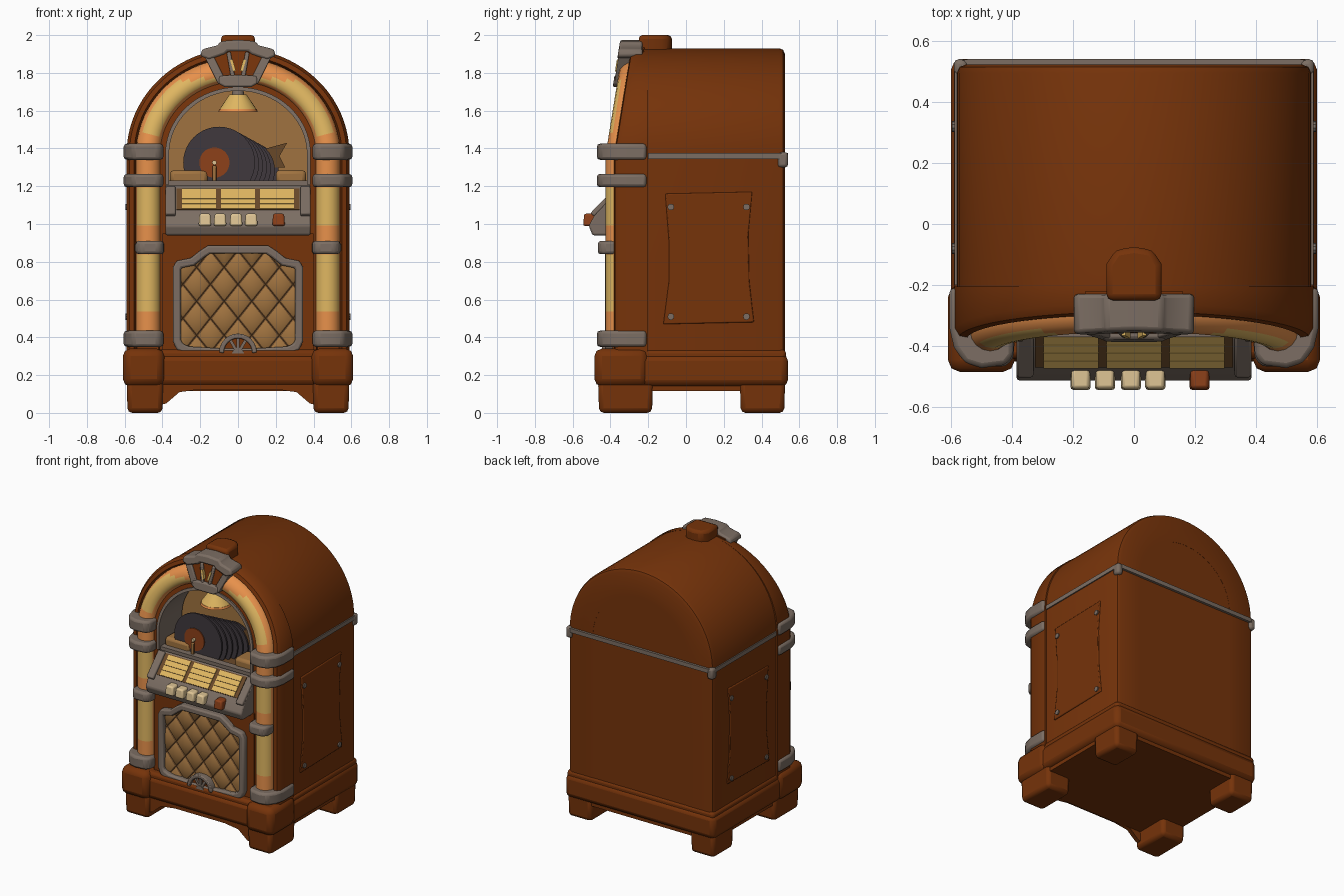
import bpy, bmesh
from math import sin, cos, pi, radians
from mathutils import Vector, Matrix

if "Cube" in bpy.data.objects:
    bpy.data.objects.remove(bpy.data.objects["Cube"])

def material(name, r, g, b):
    m = bpy.data.materials.new(name)
    m.use_nodes = True
    m.diffuse_color = (r, g, b, 1)
    m.node_tree.nodes["Principled BSDF"].inputs["Base Color"].default_value = (r, g, b, 1)
    return m

WOOD = material("red brown wood", .18, .033, .003)
METAL = material("warm grey metal", .2, .155, .125)
ORANGE = material("orange glow", .85, .3, .075)
YELLOW = material("yellow glow", .74, .47, .12)
CREAM = material("cream", .74, .56, .3)
TAN = material("tan cloth", .35, .17, .05)
SEAM = material("dark brown seam", .14, .065, .022)
VINYL = material("dark vinyl", .05, .04, .047)
RUST = material("rust red", .27, .052, .01)

def finish(name, bm, mats, bevel=0, segments=2):
    bmesh.ops.recalc_face_normals(bm, faces=bm.faces)
    me = bpy.data.meshes.new(name)
    bm.to_mesh(me)
    bm.free()
    ob = bpy.data.objects.new(name, me)
    bpy.context.collection.objects.link(ob)
    for m in mats if isinstance(mats, list) else [mats]:
        me.materials.append(m)
    bpy.ops.object.select_all(action="DESELECT")
    ob.select_set(True)
    bpy.context.view_layer.objects.active = ob
    bpy.ops.object.shade_smooth_by_angle(angle=radians(35))
    if bevel:
        mod = ob.modifiers.new("Bevel", "BEVEL")
        mod.width, mod.segments, mod.limit_method = bevel, segments, "ANGLE"
        mod.angle_limit = radians(35)
    return ob

def box(name, x, y, z, mat, bevel=0, taper=1, tilt=0):
    """Box from three (low, high) ranges; the top is scaled by taper."""
    bm = bmesh.new()
    bmesh.ops.create_cube(bm, size=1)
    size = Vector([b - a for a, b in (x, y, z)])
    mid = Vector([(a + b) / 2 for a, b in (x, y, z)])
    for v in bm.verts:
        k = taper if v.co.z > 0 else 1
        v.co = Vector((v.co.x * size.x * k, v.co.y * size.y * k, v.co.z * size.z))
    bm.transform(Matrix.Translation(mid) @ Matrix.Rotation(tilt, 4, "X"))
    return finish(name, bm, mat, bevel)

def cone(name, pos, r1, r2, depth, mat, axis="Z", sides=32):
    bm = bmesh.new()
    bmesh.ops.create_cone(bm, cap_ends=True, segments=sides, radius1=r1, radius2=r2, depth=depth)
    turn = {"X": Matrix.Rotation(pi / 2, 4, "Y"), "Y": Matrix.Rotation(pi / 2, 4, "X"), "Z": Matrix()}[axis]
    bm.transform(Matrix.Translation(pos) @ turn)
    return finish(name, bm, mat)

def upright(p, d):
    # the front leans back above the arch springing
    return Vector((p.x, d + (.16 * max(0, p.y - 1.37) if d < -.25 else 0), p.y))

def flat(p, d):
    return Vector((p.x, p.y, d))

def sideways(p, d):
    return Vector((d, p.x, p.y))

def extrude(name, pts, d0, d1, mat, bevel=0, place=upright):
    bm = bmesh.new()
    rows = [[bm.verts.new(place(Vector(p), d)) for p in pts] for d in (d0, d1)]
    for row in rows:
        bm.faces.new(row)
    for i in range(len(pts)):
        j = (i + 1) % len(pts)
        bm.faces.new((rows[0][i], rows[0][j], rows[1][j], rows[1][i]))
    return finish(name, bm, mat, bevel)

def sweep(name, path, section, mats, closed=False, place=upright, rule=None, bevel=0):
    """Carry a closed (inward offset, depth) section along a flat path."""
    bm, pts, n = bmesh.new(), [Vector(p) for p in path], len(path)
    rings = []
    for i, p in enumerate(pts):
        a = (p - pts[i - 1]).normalized() if i or closed else None
        b = (pts[(i + 1) % n] - p).normalized() if i < n - 1 or closed else a
        a = a or b
        t = (a + b).normalized()
        side = Vector((-t.y, t.x)) / max(.5, t.dot(b))
        rings.append([bm.verts.new(place(p + side * o, d)) for o, d in section])
    k = len(section)
    for i in range(n if closed else n - 1):
        r, s = rings[i], rings[(i + 1) % n]
        for j in range(k):
            bm.faces.new((r[j], s[j], s[(j + 1) % k], r[(j + 1) % k]))
    if not closed:
        bm.faces.new(rings[0])
        bm.faces.new(rings[-1])
    if rule:
        bmesh.ops.recalc_face_normals(bm, faces=bm.faces)
        for f in bm.faces:
            f.material_index = rule(f.calc_center_median(), f.normal)
    return finish(name, bm, mats, bevel)

def arch(rx, rz, z0, cz=1.37, steps=40, legs=24):
    leg = [(rx, z0 + (cz - z0) * i / legs) for i in range(legs)]
    curve = [(rx * cos(pi * i / steps), cz + rz * sin(pi * i / steps)) for i in range(steps + 1)]
    return leg + curve + [(-x, z) for x, z in reversed(leg)]

def mirror_x(pts):
    return pts + [(-x, z) for x, z in reversed(pts) if x]

def rect(o0, o1, d0, d1):
    return [(o0, d0), (o1, d0), (o1, d1), (o0, d1)]

# Cabinet: vaulted shell with a closed core, and a grooved front surround
shell = [(0, -.22), (0, .495), (.008, .514), (.028, .523), (.2, .523), (.2, -.22)]
sweep("cabinet_shell", arch(.58, .56, .3, legs=2), shell, WOOD)
extrude("cabinet_core", arch(.45, .43, .3, legs=2), -.09, .522, WOOD)
groove = [(0, -.205), (0, -.35), (.015, -.375), (.04, -.38), (.055, -.33), (.17, -.33),
          (.175, -.375), (.21, -.375), (.21, -.205)]
sweep("front_surround", arch(.59, .56, .3), groove, WOOD)
box("lower_front", (-.4, .4), (-.39, -.08), (.28, .95), WOOD)
extrude("window_back", arch(.39, .36, 1.21, legs=1), -.1, -.092, TAN)
sweep("window_trim", arch(.385, .355, 1.21, legs=3), rect(0, .02, -.385, -.12), METAL)
box("window_sill", (-.38, .38), (-.37, -.32), (1.205, 1.23), METAL)

# Glowing tube, yellow in the middle of each length
def glow(c, n):
    if c.z > 1.37:
        return int(n.y < -.7 and 1.48 < c.z < 1.765)
    return int(n.y < -.5 and (.54 < c.z < .84 or .98 < c.z < 1.2))

circle = [(.065 * cos(pi * i / 8), -.36 + .065 * sin(pi * i / 8)) for i in range(16)]
sweep("light_tube", arch(.475, .445, .36, legs=40), circle, [ORANGE, YELLOW], rule=glow)

# Base, feet and skirt
box("base", (-.6, .6), (-.45, .54), (.14, .31), WOOD, .035)
box("base_top", (-.59, .59), (-.44, .53), (.28, .335), WOOD, .02)
box("base_underside", (-.57, .57), (-.42, .51), (.115, .16), WOOD)
skirt = mirror_x([(.42, .04), (.38, .05), (.31, .11), (.2, .125)])
extrude("front_skirt", skirt + [(-.42, .17), (.42, .17)], -.44, -.41, WOOD)

BAND = [(.395, -.21), (.395, -.43), (.42, -.462), (.5, -.472), (.555, -.455), (.59, -.405), (.605, -.34), (.605, -.21)]
SHORT_BAND = [(.39, -.36), (.395, -.44), (.42, -.467), (.51, -.467), (.54, -.44), (.545, -.36)]
for s, side in ((1, "left"), (-1, "right")):
    def span(a, b):
        return (a, b) if s > 0 else (-b, -a)
    box(side + "_base_corner", span(.39, .61), (-.485, -.2), (.14, .34), WOOD, .04)
    box(side + "_front_foot", span(.4, .585), (-.46, -.18), (0, .17), WOOD, .025, 1.04)
    box(side + "_rear_foot", span(.4, .585), (.29, .52), (0, .17), WOOD, .025, 1.04)
    # Metal bands wrapped around the tube
    for i, (z0, z1, outline) in enumerate([(.35, .435, BAND), (.84, .91, SHORT_BAND),
                                           (1.195, 1.265, BAND), (1.34, 1.425, BAND)]):
        extrude(f"{side}_band_{i}", [(s * x, y) for x, y in outline], z0, z1, METAL, .016, flat)
    # Side panel with bolts
    panel = [(-.12, .47), (.36, .48), (.335, .7), (.33, .95), (.35, 1.17), (-.11, 1.16), (-.09, .9), (-.09, .7)]
    extrude(side + "_side_panel", panel, s * .57, s * .588, WOOD, .006, sideways)
    for i, (y, z) in enumerate([(-.08, .51), (.32, .51), (-.08, 1.09), (.32, 1.09)]):
        cone(f"{side}_bolt_{i}", (s * .588, y, z), .018, .018, .016, METAL, "X", 10)
    box(side + "_trim_corner", span(.545, .59), (.485, .54), (1.3, 1.38), METAL, .015)

# Metal trim line around the rear
corner = [(.545 + .043 * cos(a * pi / 8), .497 + .043 * sin(a * pi / 8)) for a in range(5)]
sweep("rear_trim", mirror_x([(.588, -.2)] + corner), rect(0, .03, 1.345, 1.375), METAL, place=flat)

# Quilted speaker cloth: diamond cells, inset and puffed, clipped to the frame
bm = bmesh.new()
w, h = .073, .09
for i in range(-5, 6):
    for j in range(-8, 9):
        if (i + j) % 2 == 0:
            c = Vector((i * w, -.392, .59 + j * h))
            bm.faces.new([bm.verts.new(c + Vector(o)) for o in ((w, 0, 0), (0, 0, h), (-w, 0, 0), (0, 0, -h))])
bmesh.ops.remove_doubles(bm, verts=bm.verts, dist=.001)
cells = list(bm.faces)
bmesh.ops.recalc_face_normals(bm, faces=cells)
if cells[0].normal.y > 0:
    bmesh.ops.reverse_faces(bm, faces=cells)
rims = bmesh.ops.inset_individual(bm, faces=cells, thickness=.009, depth=.006)["faces"]
for f in rims:
    f.material_index = 1
bmesh.ops.poke(bm, faces=cells, offset=.01)
hull = mirror_x([(.22, .32), (.32, .37), (.32, .78), (.19, .86)])
for a, b in zip(hull, hull[1:] + hull[:1]):
    bmesh.ops.bisect_plane(bm, geom=bm.verts[:] + bm.edges[:] + bm.faces[:], plane_co=(a[0], 0, a[1]),
                           plane_no=(b[1] - a[1], 0, a[0] - b[0]), clear_outer=True)
finish("speaker_cloth", bm, [TAN, SEAM])
frame = mirror_x([(.1, .3), (.27, .31), (.325, .335), (.345, .38), (.345, .77), (.325, .805),
                  (.25, .82), (.2, .86), (.16, .885)])
sweep("speaker_frame", frame, rect(0, .042, -.43, -.38), METAL, True, bevel=.01)

def half_ring(r, z):
    return [(r * cos(pi * i / 12), z + r * sin(pi * i / 12)) for i in range(13)]

# Small fan at the foot of the speaker
extrude("fan_back", half_ring(.09, .315), -.42, -.39, WOOD)
sweep("fan_rim", half_ring(.1, .32), rect(0, .025, -.445, -.39), METAL, bevel=.006)
extrude("fan_hub", half_ring(.032, .31), -.44, -.39, METAL)
for i, a in enumerate((60, 90, 120)):
    d = Vector((cos(radians(a)), sin(radians(a))))
    sweep(f"fan_rib_{i}", [Vector((0, .315)) + d * r for r in (.02, .09)], rect(-.008, .008, -.435, -.4), METAL)

# Selector console: sloped face, song strips and buttons
profile = [(-.09, .94), (-.495, .94), (-.515, .99), (-.475, 1.065), (-.35, 1.195), (-.32, 1.21), (-.09, 1.21)]
extrude("selector_console", profile, -.385, .385, METAL, .01, sideways)
box("record_deck", (-.365, .365), (-.32, -.1), (1.2, 1.215), SEAM)

def on_slope(name, x, z, half, mat, out, bevel=0):
    y = -.475 + (z - 1.065) * .96
    return box(name, x, (y - out, y + .01), (z - half, z + half), mat, bevel, 1, radians(-44))

on_slope("strip_tray", (-.325, .325), 1.128, .078, SEAM, .004)
for i in range(3):
    for j in range(4):
        x = (i - 1) * .207
        on_slope(f"song_strip_{i}_{j}", (x - .09, x + .09), 1.087 + j * .027, .017, YELLOW, .01)
for s, side in ((1, "left"), (-1, "right")):
    on_slope(side + "_console_rim", sorted((s * .33, s * .385)), 1.12, .1, METAL, .018, .008)
for i, x in enumerate((-.175, -.095, -.01, .07, .215)):
    box(f"button_{i}", (x - .034, x + .034), (-.545, -.46), (.99, 1.055), RUST if i == 4 else CREAM, .01, .85)

# Record stack, label and tone arm
for i in range(7):
    cone(f"record_{i}", (-.1 + .027 * i, -.31 + .03 * i, 1.325 - .008 * i), .19 - .006 * i, .19 - .006 * i, .012, VINYL, "Y", 40)
cone("record_label", (-.125, -.319, 1.325), .08, .08, .008, RUST, "Y")
cone("spindle", (-.125, -.33, 1.325), .012, .012, .02, CREAM, "Y", 12)
box("tone_arm", (-.135, -.115), (-.35, -.33), (1.21, 1.31), TAN, .006)
for x0, x1 in ((-.36, -.16), (.2, .36)):
    box("record_rest", (x0, x1), (-.33, -.18), (1.21, 1.285), TAN, .02)
extrude("rear_arm", [(.1, 1.3), (.25, 1.3), (.22, 1.36), (.26, 1.43), (.15, 1.4)], -.14, -.11, SEAM)

# Hanging lamp
cone("lamp_shade", (0, -.25, 1.645), .1, .045, .08, YELLOW)
cone("lamp_rim", (0, -.25, 1.6), .105, .1, .015, ORANGE)
cone("lamp_stem", (0, -.25, 1.7), .035, .025, .05, METAL)

# Crest: wood fan with metal ribs under a stepped metal crown, wood cap behind
extrude("crest_back", mirror_x([(.08, 1.75), (.16, 1.92), (0, 1.95)]), -.425, -.31, WOOD)
crown = [(.2, 1.89), (.19, 1.925), (.11, 1.945), (.09, 1.968), (0, 1.975)]
under = [(.055, 1.915), (.07, 1.9), (.155, 1.87)]
extrude("crest_crown", mirror_x(crown) + [(-x, z) for x, z in reversed(under)] + under, -.445, -.23, METAL, .012)
extrude("crest_foot", mirror_x([(.07, 1.725), (.105, 1.745), (.1, 1.785), (0, 1.79)]), -.445, -.31, METAL, .01)
for i, (x0, x1, half) in enumerate([(.085, .165, .022), (.022, .05, .011), (-.022, -.05, .011), (-.085, -.165, .022)]):
    sweep(f"crest_rib_{i}", [(x0, 1.75), (x1, 1.91)], rect(-half, half, -.44, -.32), METAL, bevel=.006)
for x0, x1 in ((.018, .035), (-.018, -.035)):
    sweep("crest_light", [(x0, 1.81), (x1, 1.87)], rect(-.007, .007, -.446, -.41), YELLOW)
cap = [(.09, -.25), (.09, -.13), (.06, -.085), (0, -.075)]
extrude("crest_cap", mirror_x(cap), 1.88, 2, WOOD, .02, flat)
